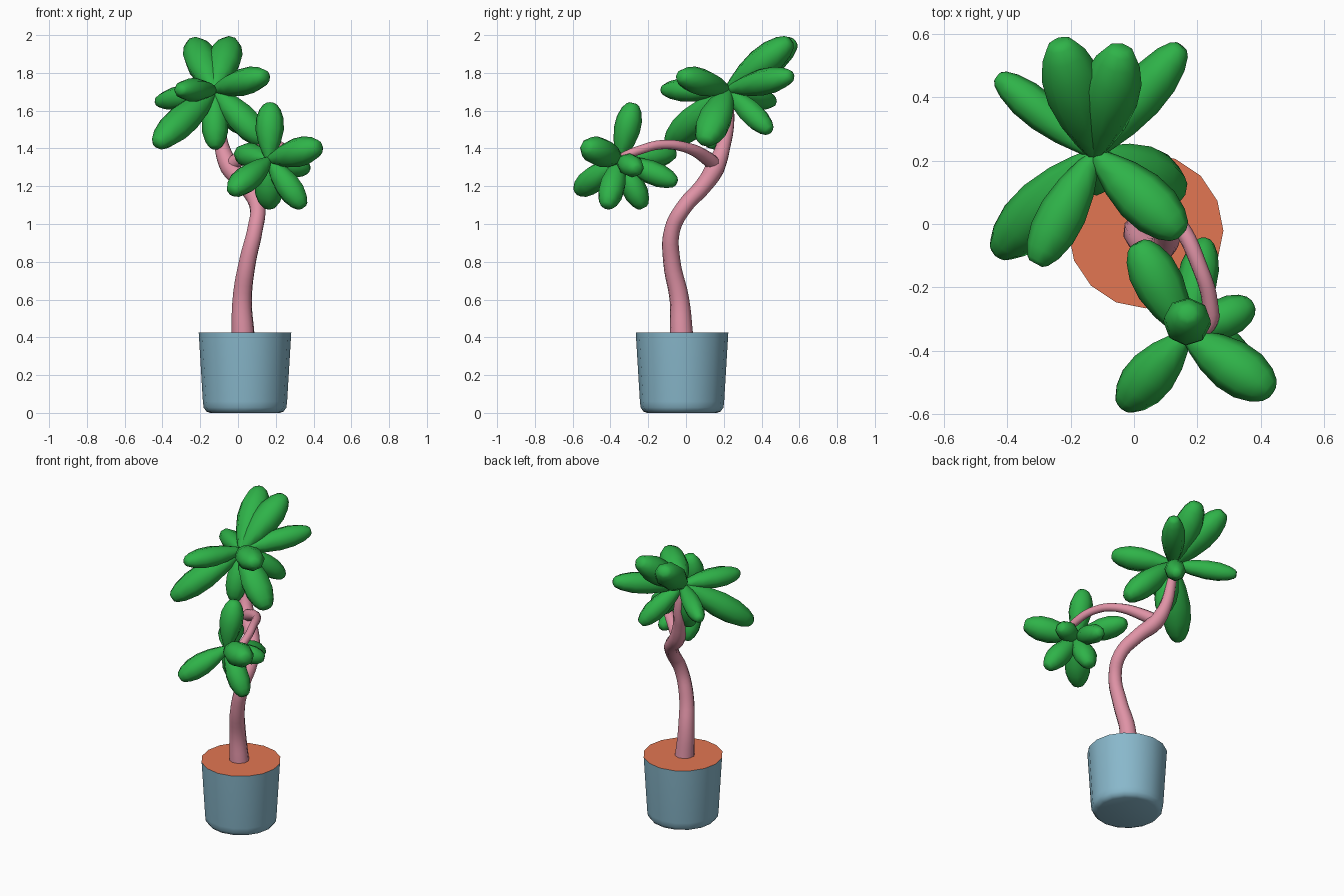
import bpy, bmesh, math
from mathutils import Vector

if "Cube" in bpy.data.objects:
    bpy.data.objects.remove(bpy.data.objects["Cube"])


def material(name, rgb):
    m = bpy.data.materials.new(name)
    m.diffuse_color = (*rgb, 1)
    m.use_nodes = True
    m.node_tree.nodes["Principled BSDF"].inputs["Base Color"].default_value = m.diffuse_color
    return m


BLUE = material("pot_blue", (0.25, 0.48, 0.60))
SOIL = material("soil_orange", (0.76, 0.18, 0.085))
PINK = material("bark_pink", (0.74, 0.29, 0.38))
GREEN = material("leaf_green", (0.028, 0.45, 0.066))


def finish(bm, name, mat, angle=40):
    bmesh.ops.recalc_face_normals(bm, faces=bm.faces)
    me = bpy.data.meshes.new(name)
    bm.to_mesh(me)
    bm.free()
    ob = bpy.data.objects.new(name, me)
    bpy.context.collection.objects.link(ob)
    me.materials.append(mat)
    smooth(ob, angle)
    return ob


def smooth(ob, angle):
    bpy.ops.object.select_all(action='DESELECT')
    ob.select_set(True)
    bpy.context.view_layer.objects.active = ob
    bpy.ops.object.shade_smooth_by_angle(angle=math.radians(angle))


def loft(bm, rings, cap_start=True, cap_end=True):
    """Skin a list of point rings and close the ends."""
    vs = [[bm.verts.new(p) for p in r] for r in rings]
    n = len(vs[0])
    for a, b in zip(vs, vs[1:]):
        for i in range(n):
            j = (i + 1) % n
            bm.faces.new((a[i], a[j], b[j], b[i]))
    if cap_start:
        bm.faces.new(vs[0])
    if cap_end:
        bm.faces.new(vs[-1])


def circle(cx, cy, z, r, n=16):
    return [(cx + r * math.cos(2 * math.pi * i / n),
             cy + r * math.sin(2 * math.pi * i / n), z) for i in range(n)]


# Pot with a rounded foot, and the soil filling it to the brim
PX, PY = 0.037, -0.021
bm = bmesh.new()
loft(bm, [circle(PX, PY, z, r) for z, r in
          [(0, 0.185), (0.008, 0.205), (0.028, 0.219), (0.06, 0.223), (0.425, 0.245)]],
     cap_end=False)
finish(bm, "pot", BLUE, 50)
bm = bmesh.new()
bm.faces.new([bm.verts.new(p) for p in circle(PX, PY, 0.425, 0.245)])
finish(bm, "soil", SOIL)


# Trunk and side branch as tapered curves
def stem(name, pts):
    cu = bpy.data.curves.new(name, 'CURVE')
    cu.dimensions = '3D'
    cu.bevel_depth = 1
    cu.bevel_resolution = 3
    cu.resolution_u = 5
    cu.use_fill_caps = True
    sp = cu.splines.new('BEZIER')
    sp.bezier_points.add(len(pts) - 1)
    for bp, (x, y, z, r) in zip(sp.bezier_points, pts):
        bp.co = (x, y, z)
        bp.radius = r
        bp.handle_left_type = bp.handle_right_type = 'AUTO'
    ob = bpy.data.objects.new(name, cu)
    bpy.context.collection.objects.link(ob)
    cu.materials.append(PINK)
    bpy.ops.object.select_all(action='DESELECT')
    ob.select_set(True)
    bpy.context.view_layer.objects.active = ob
    bpy.ops.object.convert(target='MESH')
    smooth(bpy.context.object, 60)


stem("trunk", [(0.027, -0.024, 0.41, 0.062), (0.022, -0.035, 0.6, 0.052),
               (0.05, -0.075, 0.8, 0.046), (0.09, -0.073, 0.97, 0.042),
               (0.103, -0.01, 1.09, 0.042), (0.045, 0.09, 1.2, 0.045),
               (-0.042, 0.155, 1.3, 0.052), (-0.088, 0.2, 1.42, 0.038),
               (-0.105, 0.225, 1.55, 0.032), (-0.13, 0.22, 1.71, 0.022)])
stem("branch", [(-0.055, 0.165, 1.3, 0.04), (0.01, 0.115, 1.345, 0.038),
                (0.14, 0.0, 1.405, 0.027), (0.205, -0.13, 1.42, 0.025),
                (0.24, -0.25, 1.39, 0.025), (0.235, -0.32, 1.362, 0.024),
                (0.17, -0.345, 1.345, 0.02)])

# Plump leaves: (position along leaf, relative girth)
PROFILE = [(0, 0.25), (0.12, 0.5), (0.3, 0.8), (0.52, 1.0), (0.72, 0.98),
           (0.88, 0.76), (0.97, 0.5), (1, 0.3)]


def leaf(name, base, tip, width, thick):
    base, tip = Vector(base), Vector(tip)
    d = (tip - base).normalized()
    side = d.cross(Vector((0, 0, 1))).normalized()
    up = side.cross(d)
    bm = bmesh.new()
    rings = []
    for t, g in PROFILE:
        c = base.lerp(tip, t)
        rings.append([c + g / 2 * (side * width * math.cos(a) + up * thick * math.sin(a))
                      for a in (math.pi * i / 4 for i in range(8))])
    loft(bm, rings)
    finish(bm, name, GREEN, 60)


# Each leaf: tip x, y, z, width, thickness
CROWN = [(-0.43, 0.465, 1.645, 0.12, 0.12), (-0.235, 0.575, 1.965, 0.185, 0.165),
         (-0.04, 0.555, 1.97, 0.185, 0.165), (0.15, 0.56, 1.785, 0.145, 0.14),
         (0.145, 0.1, 1.43, 0.19, 0.16), (0.15, -0.03, 1.785, 0.17, 0.145),
         (-0.31, -0.125, 1.71, 0.15, 0.125), (-0.43, -0.09, 1.42, 0.18, 0.165),
         (0.03, 0.445, 1.49, 0.13, 0.13), (-0.12, 0.13, 1.4, 0.14, 0.14)]
LOWER = [(0.01, -0.06, 1.375, 0.155, 0.135), (-0.035, -0.575, 1.17, 0.155, 0.14),
         (0.435, -0.53, 1.41, 0.165, 0.155), (0.225, -0.05, 1.22, 0.125, 0.125),
         (0.375, -0.255, 1.29, 0.125, 0.12), (0.17, -0.28, 1.64, 0.15, 0.14),
         (0.345, -0.42, 1.09, 0.14, 0.14), (0.165, -0.225, 1.085, 0.15, 0.13)]
for label, centre, leaves in (("crown_leaf", (-0.125, 0.22, 1.71), CROWN),
                              ("lower_leaf", (0.165, -0.35, 1.34), LOWER)):
    for i, (x, y, z, w, t) in enumerate(leaves):
        leaf(f"{label}_{i + 1}", centre, (x, y, z), w, t)
